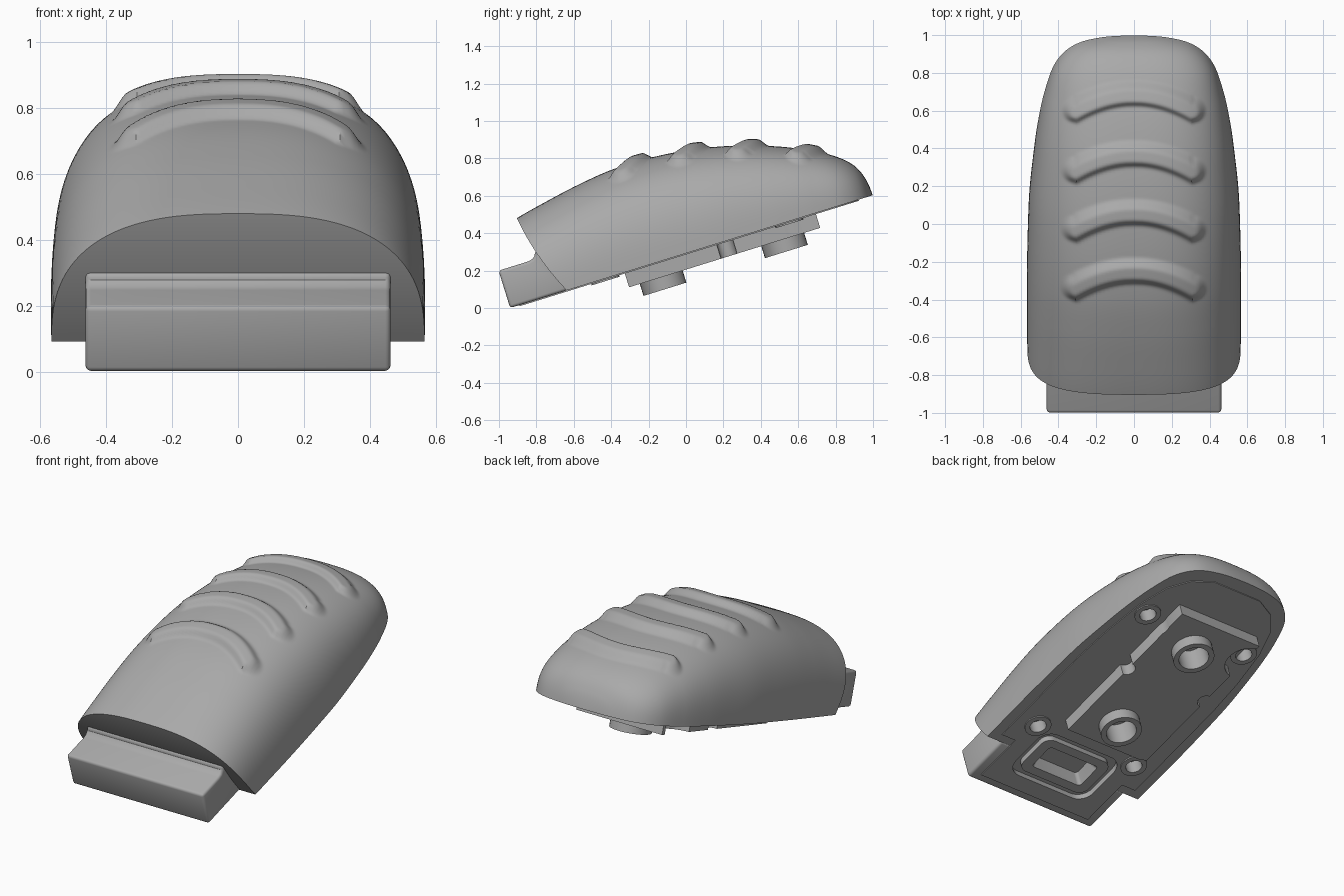
import bpy, bmesh, math
from mathutils import Matrix, Vector

cube = bpy.data.objects.get("Cube")
if cube:
    bpy.data.objects.remove(cube, do_unlink=True)

grey = bpy.data.materials.new("mid_grey")
grey.use_nodes = True
grey.diffuse_color = (0.4, 0.4, 0.4, 1)
grey.node_tree.nodes["Principled BSDF"].inputs["Base Color"].default_value = (0.4, 0.4, 0.4, 1)

# Parts are built on a flat base (x across, y along, z up), then tilted
TILT = Matrix.Translation((0, -0.94, 0)) @ Matrix.Rotation(math.radians(17.27), 4, "X")


def finish(name, bm):
    bmesh.ops.remove_doubles(bm, verts=bm.verts, dist=1e-5)
    bmesh.ops.recalc_face_normals(bm, faces=bm.faces)
    bm.transform(TILT)
    mesh = bpy.data.meshes.new(name)
    bm.to_mesh(mesh)
    bm.free()
    mesh.materials.append(grey)
    ob = bpy.data.objects.new(name, mesh)
    bpy.context.collection.objects.link(ob)
    return ob


def prism(name, low, z0, z1, high=None):
    """Solid between two matching outlines at heights z0 and z1."""
    bm = bmesh.new()
    a = [bm.verts.new((x, y, z0)) for x, y in low]
    b = [bm.verts.new((x, y, z1)) for x, y in (high or low)]
    bm.faces.new(a)
    bm.faces.new(b)
    for i in range(len(a)):
        j = (i + 1) % len(a)
        bm.faces.new((a[i], a[j], b[j], b[i]))
    return finish(name, bm)


def ring(name, outer, inner, z0, z1):
    """Hollow wall between two matching outlines."""
    bm = bmesh.new()
    loops = [[bm.verts.new((x, y, z)) for x, y in line]
             for line, z in ((outer, z0), (outer, z1), (inner, z1), (inner, z0))]
    n = len(outer)
    for k in range(4):
        p, q = loops[k], loops[(k + 1) % 4]
        for i in range(n):
            j = (i + 1) % n
            bm.faces.new((p[i], p[j], q[j], q[i]))
    return finish(name, bm)


def rounded(cx, cy, hx, hy, r, steps=8):
    """Rounded rectangle; a circle when hx = hy = r."""
    pts = []
    for k, (sx, sy) in enumerate(((1, 1), (-1, 1), (-1, -1), (1, -1))):
        for i in range(steps + 1):
            t = math.pi / 2 * (k + i / steps)
            pts.append((cx + sx * (hx - r) + r * math.cos(t), cy + sy * (hy - r) + r * math.sin(t)))
    out = []
    for p in pts:
        if not out or (Vector(p) - Vector(out[-1])).length > 1e-4:
            out.append(p)
    if (Vector(out[0]) - Vector(out[-1])).length < 1e-4:
        out.pop()
    return out


def circle(cx, cy, r):
    return rounded(cx, cy, r, r, r)


# Shell: lofted arches, each given as (length, height, half width)
STATIONS = [Vector(p) for p in (
    (0.0, 0.40, 0.562), (0.176, 0.448, 0.565), (0.35, 0.485, 0.566), (0.54, 0.52, 0.567),
    (0.735, 0.544, 0.566), (0.94, 0.545, 0.562), (1.149, 0.525, 0.554), (1.346, 0.487, 0.535),
    (1.54, 0.43, 0.51), (1.723, 0.357, 0.472), (1.88, 0.272, 0.415), (1.975, 0.19, 0.32),
    (2.018, 0.10, 0.18), (2.03, 0, 0), (2.025, -0.09, -0.18))]


def loft(t):
    k = min(int(t), len(STATIONS) - 4)
    f = t - k
    a, b, c, d = STATIONS[k:k + 4]
    return 0.5 * (2 * b + (c - a) * f + (2 * a - 5 * b + 4 * c - d) * f ** 2
                  + (3 * b - a - 3 * c + d) * f ** 3)


def ridge_height(x, y, z):
    """Four curved grip ridges with soft edges."""
    world = TILT @ Vector((x, y, z))
    best = 1
    for y0 in (-0.25, 0.06, 0.37, 0.69):
        cx = max(-0.31, min(0.31, world.x))
        dy = world.y - (y0 - 0.9 * cx * cx)
        slope = 1.8 * cx if abs(world.x) < 0.31 else 0
        best = min(best, math.hypot(world.x - cx, dy / math.hypot(1, slope)))
    s = max(0, min(1, (0.075 - best) / 0.05))
    return 0.036 * s * s * (3 - 2 * s)


def build_shell():
    bm = bmesh.new()
    rows, cols = 220, 96
    grid = []
    for i in range(rows + 1):
        t = i / rows
        y0, h, a = loft(t * (len(STATIONS) - 3))
        line = []
        for j in range(cols + 1):
            ang = math.pi * j / cols
            c, s = math.cos(ang), abs(math.sin(ang))
            x = a * math.copysign(abs(c) ** 0.74, c)
            z = 0 if j in (0, cols) else h * s ** 0.74
            y = y0 + (0.14 - 0.49 * z + 0.4 * z * z) * (1 - t) ** 4
            if z > 0.15:
                z += ridge_height(x, y, z)
            line.append(bm.verts.new((x, y, z)))
        grid.append(line)
    for p, q in zip(grid, grid[1:]):
        for j in range(cols):
            bm.faces.new((p[j], p[j + 1], q[j + 1], q[j]))
        bm.faces.new((p[0], q[0], q[-1], p[-1]))
    # Curved front wall
    f = grid[0]
    for j in range(cols // 2):
        quad = list(dict.fromkeys((f[j], f[j + 1], f[cols - j - 1], f[cols - j])))
        bm.faces.new(quad)
    return finish("shell", bm)


shell = build_shell()


# Front block with a fillet where it meets the shell
def build_block():
    bm = bmesh.new()
    side = [(0, 0), (0, 0.209), (0.165, 0.209), (0.19, 0.214), (0.208, 0.228), (0.214, 0.25),
            (0.32, 0.25), (0.32, 0)]
    a = bm.faces.new([bm.verts.new((-0.462, y, z)) for y, z in side])
    out = bmesh.ops.extrude_face_region(bm, geom=[a])
    for v in out["geom"]:
        if isinstance(v, bmesh.types.BMVert):
            v.co.x = 0.462
    if not a.is_valid or len(a.verts[0].link_faces) < 3:
        bm.faces.new(list(a.verts))
    return finish("front_block", bm)


block = build_block()
bev = block.modifiers.new("soft_edges", "BEVEL")
bev.width, bev.segments, bev.limit_method, bev.angle_limit = 0.016, 3, "ANGLE", math.radians(50)

# Underside panel, slightly proud of the rim
half = [(0.40, 0.05), (0.40, 0.37), (0.50, 0.37), (0.50, 1.1), (0.485, 1.35), (0.45, 1.6),
        (0.39, 1.78), (0.30, 1.89), (0.17, 1.95)]
panel = prism("base_panel", half + [(-x, y) for x, y in reversed(half)], -0.006, 0.01)

# Raised plate carrying the two sockets
plate = prism("socket_plate", [(0.24, 0.64), (0.24, 1.71), (-0.34, 1.71), (-0.34, 0.64)], -0.083, 0.01)

SCREWS = [(sx * 0.36, y) for sx in (1, -1) for y in (0.53, 1.56)]
SOCKETS = [(0, 0.82), (0, 1.5)]
parts = [shell, block, panel, plate]

# Cutters: tray, groove, screw holes, and plate cut-outs
tray = prism("tray_cutter", rounded(0, 0.335, 0.2, 0.105, 0.02), -0.05, 0.06,
             rounded(0, 0.335, 0.15, 0.06, 0.02))
groove = ring("groove_cutter", rounded(0, 0.335, 0.29, 0.185, 0.09),
              rounded(0, 0.335, 0.245, 0.14, 0.06), -0.05, 0.03)
cuts = [(c, (shell, block, panel)) for c in (tray, groove)]
for x, y in SCREWS:
    cuts.append((prism("hole_cutter", circle(x, y, 0.048), -0.05, 0.07), (shell, panel)))
    cuts.append((prism("corner_cutter", circle(x, y, 0.125), -0.2, -0.006), (plate,)))
for x, y in SOCKETS:
    cuts.append((prism("socket_cutter", circle(x, y, 0.088), -0.2, 0.0), (plate,)))
for x in (0.24, -0.34):
    cuts.append((prism("notch_cutter", circle(x, 1.2, 0.045), -0.2, -0.006), (plate,)))


def apply_all(ob):
    bpy.ops.object.select_all(action="DESELECT")
    ob.select_set(True)
    bpy.context.view_layer.objects.active = ob
    for m in list(ob.modifiers):
        bpy.ops.object.modifier_apply(modifier=m.name)


for cutter, targets in cuts:
    cutter.hide_render = True
    for ob in targets:
        m = ob.modifiers.new("cut", "BOOLEAN")
        m.operation, m.solver, m.object = "DIFFERENCE", "EXACT", cutter
for ob in parts:
    apply_all(ob)
for cutter, _ in cuts:
    bpy.data.objects.remove(cutter, do_unlink=True)

# Socket tubes and screw collars
for x, y in SOCKETS:
    parts.append(ring("socket_tube", circle(x, y, 0.12), circle(x, y, 0.088), -0.15, 0.01))
for x, y in SCREWS:
    parts.append(ring("screw_collar", circle(x, y, 0.078), circle(x, y, 0.048), -0.014, 0.02))

bpy.ops.object.select_all(action="DESELECT")
for ob in parts:
    ob.select_set(True)
bpy.context.view_layer.objects.active = shell
bpy.ops.object.shade_smooth_by_angle(angle=math.radians(35))
